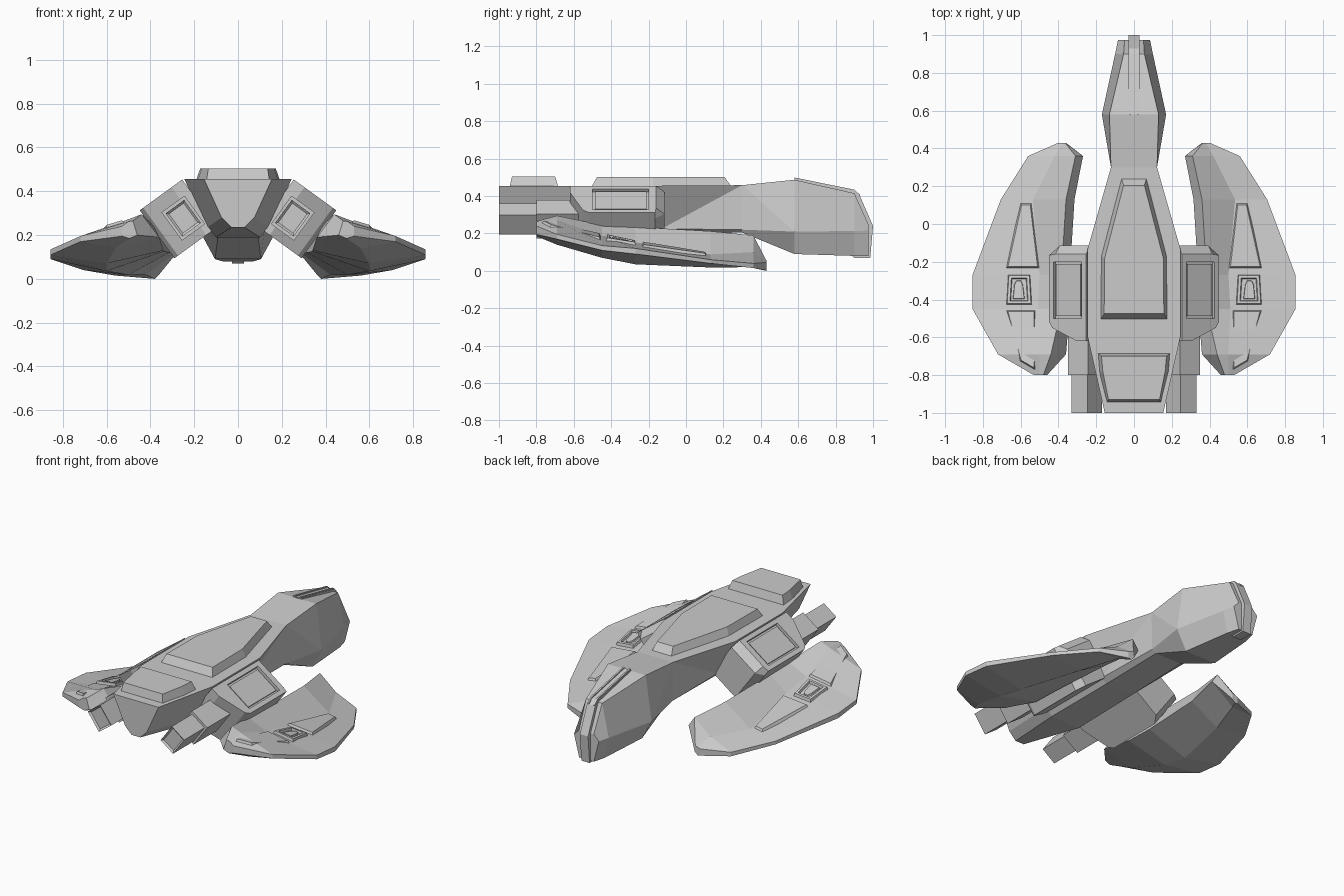
import bpy, bmesh
from math import radians
from mathutils import Matrix, Vector
from mathutils.bvhtree import BVHTree

if "Cube" in bpy.data.objects:
    bpy.data.objects.remove(bpy.data.objects["Cube"])

GREY = (0.6, 0.6, 0.6, 1)
grey = bpy.data.materials.new("hull_grey")
grey.use_nodes = True
grey.diffuse_color = GREY
grey.node_tree.nodes["Principled BSDF"].inputs["Base Color"].default_value = GREY

DECK = 0.455


def finish(name, bm, mirror=False):
    """Turn a bmesh into a flat-shaded object, optionally mirrored in x."""
    bmesh.ops.recalc_face_normals(bm, faces=bm.faces)
    me = bpy.data.meshes.new(name)
    bm.to_mesh(me)
    bm.free()
    me.materials.append(grey)
    ob = bpy.data.objects.new(name, me)
    bpy.context.collection.objects.link(ob)
    if mirror:
        ob.modifiers.new("mirror", "MIRROR")
    return ob


def loft(rings):
    """Skin closed rings of equal length and cap both ends."""
    bm = bmesh.new()
    vs = [[bm.verts.new(p) for p in ring] for ring in rings]
    n = len(vs[0])
    for a, b in zip(vs, vs[1:]):
        for i in range(n):
            j = (i + 1) % n
            bm.faces.new((a[i], a[j], b[j], b[i]))
    bm.faces.new(vs[0])
    bm.faces.new(vs[-1])
    return bm


def symmetric(half):
    return half + [(-x, y) for x, y in reversed(half)]


def plate(name, base, top, height, surface, mirror=False):
    """Raised plate with sloping sides that follows a surface."""
    rings = [[(x, y, surface(x, y) - 0.015) for x, y in base],
             [(x, y, surface(x, y) + height) for x, y in top]]
    return finish(name, loft(rings), mirror)


def shrink(outline, d):
    """Move each edge of an outline inwards by d."""
    out = []
    for i, p in enumerate(outline):
        a, p, b = Vector(outline[i - 1]), Vector(p), Vector(outline[(i + 1) % len(outline)])
        e, f = (p - a).normalized(), (b - p).normalized()
        n = Vector((-e.y, e.x)) + Vector((-f.y, f.x))
        out.append(tuple(p + n * (2 * d / n.length_squared)))
    return out


# Hull: y, then top edge, chine and belly edge of one half
stations = [
    (-1.0, (.155, DECK), (.075, .28), (.03, .235)),
    (-.6, (.245, DECK), (.14, .235), (.10, .19)),
    (-.13, (.245, DECK), (.125, .225), (.095, .195)),
    (.3, (.122, .458), (.12, .22), (.09, .205)),
    (.58, (.13, .487), (.17, .21), (.105, .09)),
    (.9, (.055, .415), (.10, .213), (.07, .08)),
    (.975, (.05, .25), (.085, .215), (.05, .08)),
]
bm = loft([[(x, y, z) for x, z in symmetric(list(pts))] for y, *pts in stations])
# Creases where the flanks turn into the neck
bm.verts.ensure_lookup_table()
for top, chine in ((0, 1), (5, 4)):
    neck_top = bm.verts[3 * 6 + top]
    for ring in (2, 4):
        bmesh.ops.connect_verts(bm, verts=[neck_top, bm.verts[ring * 6 + chine]])
finish("hull", bm)

# Nose spine wrapping over the tip
spine = [(.58, .492), (.9, .427), (.93, .40), (1.0, .24), (.985, .07), (.9, .07), (.6, .3)]
finish("nose_spine", loft([[(x, y, z) for y, z in spine] for x in (-.028, .028)]))
for x in (-.02, .02):
    rail = [(y, z + .007) for y, z in spine[:3]] + [(y, z - .03) for y, z in reversed(spine[:3])]
    finish("spine_rail", loft([[(x + d, y, z) for y, z in rail] for d in (-.005, .005)]))

# Deck plates
deck = lambda x, y: DECK
plate("canopy_plate",
      symmetric([(.18, -.51), (.178, -.17), (.07, .25)]),
      symmetric([(.158, -.475), (.155, -.18), (.055, .205)]), .048, deck)
plate("tail_plate",
      symmetric([(.145, -.945), (.187, -.78), (.195, -.68)]),
      symmetric([(.135, -.93), (.165, -.78), (.172, -.70)]), .05, deck)

# Tilted side pods with bevelled noses and a recessed panel
tilt = Matrix.Rotation(radians(36), 4, "Y")
pod_frame = Matrix.Translation((.2725, 0, .274)) @ tilt
pod_back = [(.12, -.165), (.12, -.52), (.10, -.55), (-.06, -.62), (-.12, -.62)]
bm = loft([[(u, y, v) for u, y in [(-.12, front), (.08, front)] + pod_back]
           for v, front in ((-.135, -.115), (.095, -.115), (.135, -.16))])
bm.transform(pod_frame)
pod = finish("side_pod", bm)


def box(size, centre, frame):
    bm = bmesh.new()
    bmesh.ops.create_cube(bm, size=1)
    bm.transform(frame @ Matrix.Translation(centre) @ Matrix.Diagonal((*size, 1)))
    return bm


cutter = finish("panel_cutter", box((.185, .30, .04), (0, -.35, .135), pod_frame))
cutter.hide_render = True
cut = pod.modifiers.new("recess", "BOOLEAN")
cut.operation, cut.object, cut.solver = "DIFFERENCE", cutter, "EXACT"
bpy.context.view_layer.objects.active = pod
bpy.ops.object.modifier_apply(modifier="recess")
bpy.data.objects.remove(cutter)
pod.modifiers.new("mirror", "MIRROR")
finish("pod_panel", box((.16, .275, .02), (0, -.35, .117), pod_frame), True)

# Square barrels and their collars
barrel_frame = Matrix.Translation((.25, 0, .277)) @ tilt
finish("barrel_collar", box((.13, .25, .16), (0, -.675, 0), barrel_frame), True)
bm = box((.105, .30, .13), (0, -.85, 0), barrel_frame)
muzzle = min(bm.faces, key=lambda f: f.calc_center_median().y)
bmesh.ops.inset_individual(bm, faces=[muzzle], thickness=.015, depth=-.01)
finish("barrel", bm, True)

# Wings: y, then inner edge, inner ridge, mid, outer rim top, rim bottom, keel
wing_stations = [
    (-.8, (.46, .20), (.48, .265), (.50, .262), (.53, .24), (.53, .195), (.495, .185)),
    (-.69, (.36, .19), (.44, .295), (.50, .272), (.72, .195), (.72, .17), (.56, .14)),
    (-.45, (.34, .13), (.385, .245), (.51, .188), (.855, .135), (.855, .11), (.60, .07)),
    (-.27, (.34, .125), (.385, .235), (.50, .152), (.855, .12), (.855, .09), (.60, .035)),
    (.13, (.315, .12), (.36, .212), (.535, .088), (.705, .06), (.705, .04), (.50, .018)),
    (.36, (.27, .13), (.31, .19), (.42, .10), (.56, .04), (.56, .015), (.42, .02)),
    (.43, (.36, .02), (.365, .055), (.38, .052), (.40, .045), (.40, .003), (.38, 0)),
]
bm = loft([[(x, y, z) for x, z in pts] for y, *pts in wing_stations])
tree = BVHTree.FromBMesh(bm)
finish("wing", bm, True)


def on_wing(x, y):
    return tree.ray_cast(Vector((x, y, 2)), Vector((0, 0, -1)))[0].z


# Plates along the wings
strips = {
    "wing_front_strip": [(.495, -.24), (.685, -.24), (.606, .115), (.537, .115)],
    "wing_rear_strip": [(.515, -.785), (.61, -.73), (.685, -.45), (.515, -.45)],
}
for name, base in strips.items():
    plate(name, base, shrink(base, .014), .012, on_wing, True)

hatch = [(.537, -.43), (.68, -.43), (.67, -.265), (.547, -.265)]
rings = [[(x, y, on_wing(x, y) + h) for x, y in shrink(hatch, d)]
         for d, h in ((0, -.015), (.008, .016), (.022, .016), (.026, .003))]
finish("wing_hatch", loft(rings), True)
core = [(.575, -.40), (.645, -.40), (.638, -.32), (.625, -.295), (.597, -.295), (.584, -.32)]
plate("hatch_core", core, shrink(core, .006), .012, on_wing, True)
